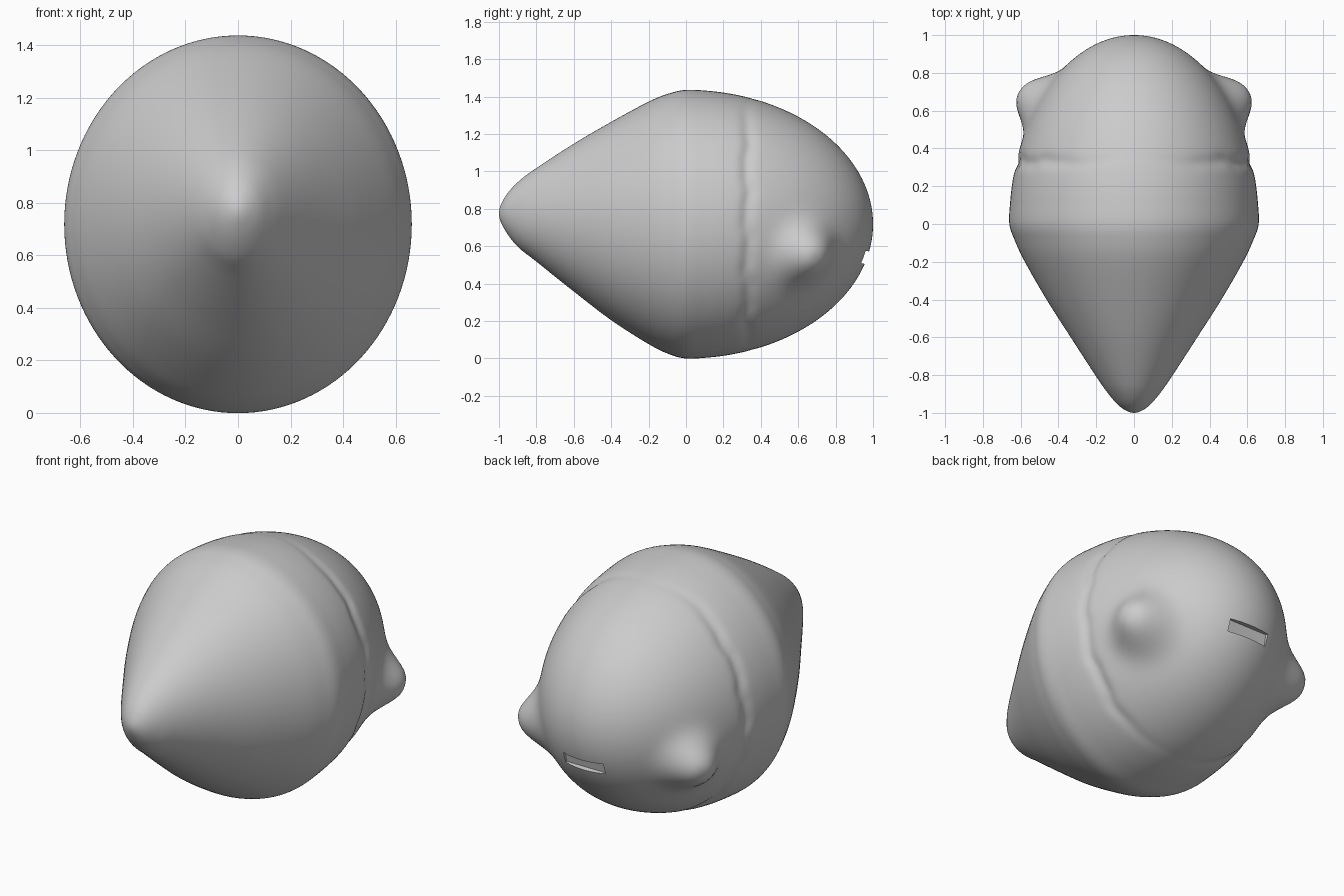
import bpy, bmesh, math
from mathutils import Vector

if "Cube" in bpy.data.objects:
    bpy.data.objects.remove(bpy.data.objects["Cube"])

SEG, SUB = 128, 10
MID, HALF_W, HALF_H = 0.718, 0.66, 0.718

# Cross-sections along y: (y, half width, half height, centre z)
front = [(-1.0, 0.0, 0.0, 0.775), (-0.97, 0.07, 0.085, 0.775), (-0.9, 0.135, 0.172, 0.77),
         (-0.8, 0.205, 0.25, 0.768), (-0.6, 0.335, 0.395, 0.753), (-0.4, 0.463, 0.53, 0.735),
         (-0.2, 0.578, 0.648, 0.725), (-0.09, 0.63, 0.697, 0.72)]
back = [(math.sin(a), HALF_W * math.cos(a), HALF_H * math.cos(a), MID)
        for a in [i / 14 * math.pi / 2 for i in range(15)]]
sections = [Vector(s) for s in front + back]


def mirrored(s):
    return Vector((s[0], -s[1], -s[2], s[3]))


def spline(p0, p1, p2, p3, t):
    return 0.5 * (2 * p1 + (p2 - p0) * t + (2 * p0 - 5 * p1 + 4 * p2 - p3) * t ** 2
                  + (3 * p1 - p0 - 3 * p2 + p3) * t ** 3)


# Smoothly interpolated rings, rounded at both poles
pts = [mirrored(sections[1])] + sections + [mirrored(sections[-2])]
rings = []
for i in range(1, len(pts) - 2):
    rings += [spline(*pts[i - 1:i + 3], k / SUB) for k in range(SUB)]
rings = rings[1:]

bm = bmesh.new()
tip = bm.verts.new((0, sections[0][0], sections[0][3]))
tail = bm.verts.new((0, 1, MID))
loops = []
for y, w, h, zc in rings:
    loops.append([bm.verts.new((w * math.cos(a), y, zc + h * math.sin(a)))
                  for a in [2 * math.pi * j / SEG for j in range(SEG)]])
for j in range(SEG):
    n = (j + 1) % SEG
    bm.faces.new((tip, loops[0][j], loops[0][n]))
    bm.faces.new((tail, loops[-1][n], loops[-1][j]))
    for a, b in zip(loops, loops[1:]):
        bm.faces.new((a[j], b[j], b[n], a[n]))
bmesh.ops.recalc_face_normals(bm, faces=bm.faces)
bm.normal_update()

# Side bumps and the shallow groove around the flanks
moves = []
for v in bm.verts:
    p = v.co
    move = Vector()
    for s in (-1, 1):
        d = (p - Vector((s * 0.485, 0.65, 0.55))).length
        push = 0.135 * math.exp(-(d / 0.15) ** 2.6)
        move += push * Vector((s * 0.9, 0.38, -0.1)).normalized()
    flank = min(1, max(0, 1.15 - (abs(p.z - MID) / 0.66) ** 4))
    wobble = 0.008 * math.sin(p.z * 23) + 0.004 * math.sin(p.z * 51)
    groove = 0.014 * flank * math.exp(-((p.y - 0.33 - wobble) / 0.035) ** 2)
    moves.append((v, move - v.normal * groove))
for v, m in moves:
    v.co += m

mesh = bpy.data.meshes.new("head")
bm.to_mesh(mesh)
bm.free()
head = bpy.data.objects.new("head", mesh)
bpy.context.collection.objects.link(head)

# Mouth slot cut into the back
bpy.ops.mesh.primitive_cube_add(size=1, location=(0, 0.985, 0.535))
cutter = bpy.context.object
cutter.name = "mouth_cutter"
cutter.scale = (0.26, 0.1, 0.07)
cutter.rotation_euler.x = math.radians(-12)
cutter.hide_render = True
cutter.hide_set(True)
cut = head.modifiers.new("mouth", 'BOOLEAN')
cut.operation = 'DIFFERENCE'
cut.object = cutter
cut.solver = 'EXACT'

bpy.context.view_layer.objects.active = head
bpy.ops.object.select_all(action='DESELECT')
head.select_set(True)
bpy.ops.object.modifier_apply(modifier="mouth")
bpy.ops.object.shade_smooth_by_angle(angle=math.radians(40))
bpy.data.objects.remove(cutter, do_unlink=True)
